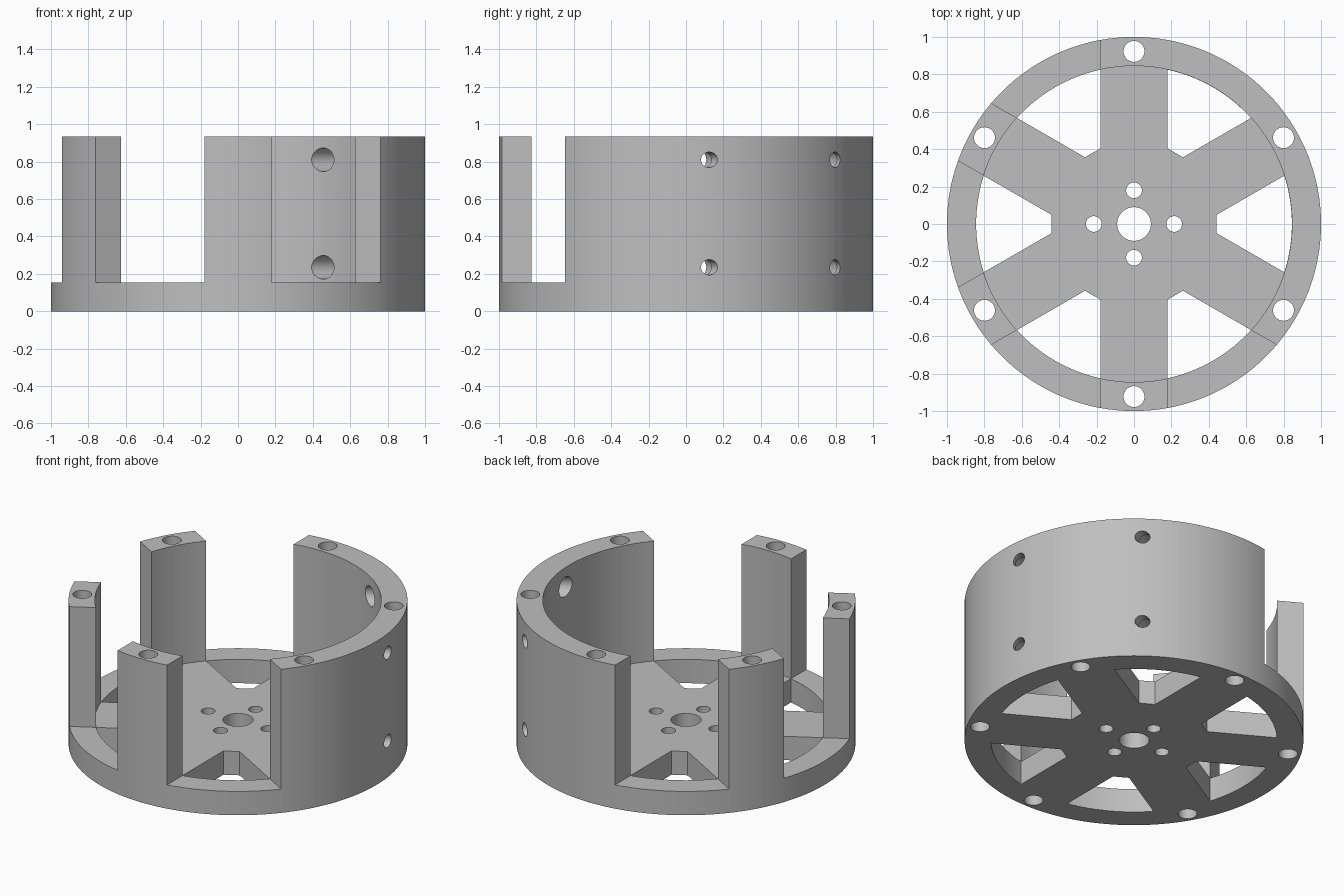
import bpy, bmesh, math
from mathutils import Matrix, Vector

HEIGHT, FLOOR = 0.935, 0.155          # total height, floor thickness
INNER, HALF_SPOKE, HUB = 0.845, 0.178, 0.44
SIDES = 180

old = bpy.data.objects.get("Cube")
if old:
    bpy.data.objects.remove(old, do_unlink=True)

grey = bpy.data.materials.new("light_grey")
grey.use_nodes = True
grey.diffuse_color = (0.52, 0.52, 0.52, 1)
grey.node_tree.nodes["Principled BSDF"].inputs["Base Color"].default_value = grey.diffuse_color


def circle(radius, sides=48, x=0, y=0):
    return [(x + radius * math.cos(math.tau * i / sides),
             y + radius * math.sin(math.tau * i / sides)) for i in range(sides)]


def prism(name, profile, low, high, matrix=Matrix()):
    """Extrude a flat outline from low to high, then place it."""
    bm = bmesh.new()
    face = bm.faces.new([bm.verts.new((x, y, low)) for x, y in profile])
    up = bmesh.ops.extrude_face_region(bm, geom=[face])["geom"]
    bmesh.ops.translate(bm, vec=(0, 0, high - low),
                        verts=[v for v in up if isinstance(v, bmesh.types.BMVert)])
    bmesh.ops.recalc_face_normals(bm, faces=bm.faces)
    bm.transform(matrix)
    mesh = bpy.data.meshes.new(name)
    bm.to_mesh(mesh)
    bm.free()
    mesh.materials.append(grey)
    obj = bpy.data.objects.new(name, mesh)
    bpy.context.collection.objects.link(obj)
    return obj


def between_spokes(radius, steps=40):
    """Outline of the space between two spokes, out to a radius."""
    half = math.radians(30) - math.asin(HALF_SPOKE / radius)
    inner = HUB * math.tan(math.radians(30)) - HALF_SPOKE / math.cos(math.radians(30))
    arc = [(radius * math.cos(a), radius * math.sin(a))
           for a in (half * (2 * i / steps - 1) for i in range(steps + 1))]
    return [(HUB, -inner)] + arc + [(HUB, inner)]


def turn(degrees):
    return Matrix.Rotation(math.radians(degrees), 4, "Z")


# Solid drum
body = prism("drum_housing", circle(1, SIDES), 0, HEIGHT)
cutters = []


def cut(*args):
    obj = prism("cutter", *args)
    obj.hide_render = True
    cutters.append(obj)


# Hollow interior
cut(circle(INNER, SIDES), FLOOR, HEIGHT + 0.2)

# Open gaps that leave three pillars and one long wall
for angle in (120, 180, 240, 300):
    cut(between_spokes(1.2), FLOOR, HEIGHT + 0.3, turn(angle))

# Six floor windows and six upright bolt holes
for k in range(6):
    cut(between_spokes(INNER - 0.001), -0.1, FLOOR + 0.1, turn(60 * k))
    cut(circle(0.056, x=0.923), -0.2, HEIGHT + 0.2, turn(60 * k + 30))

# Hub shaft hole and four small screw holes
cut(circle(0.09, 64), -0.1, 0.4)
for x, y in ((0.215, 0), (-0.215, 0), (0, 0.18), (0, -0.18)):
    cut(circle(0.042, 40, x, y), -0.1, 0.4)

# Parallel side holes through the long wall, wider on the inside
for side in (-1, 1):
    for z in (0.235, 0.81):
        place = (turn(30) @ Matrix.Translation(Vector((0, side * 0.388, z)))
                 @ Matrix.Rotation(math.radians(90), 4, "Y"))
        cut(circle(0.063), 0.6, 0.87, place)
        cut(circle(0.041), 0.55, 1.1, place)

# Carve the body, then drop the cutters
bpy.ops.object.select_all(action="DESELECT")
bpy.context.view_layer.objects.active = body
body.select_set(True)
for obj in cutters:
    mod = body.modifiers.new("carve", "BOOLEAN")
    mod.operation = "DIFFERENCE"
    mod.solver = "EXACT"
    mod.object = obj
    bpy.ops.object.modifier_apply(modifier=mod.name)
    bpy.data.objects.remove(obj, do_unlink=True)

bpy.ops.object.shade_smooth_by_angle(angle=math.radians(30))
